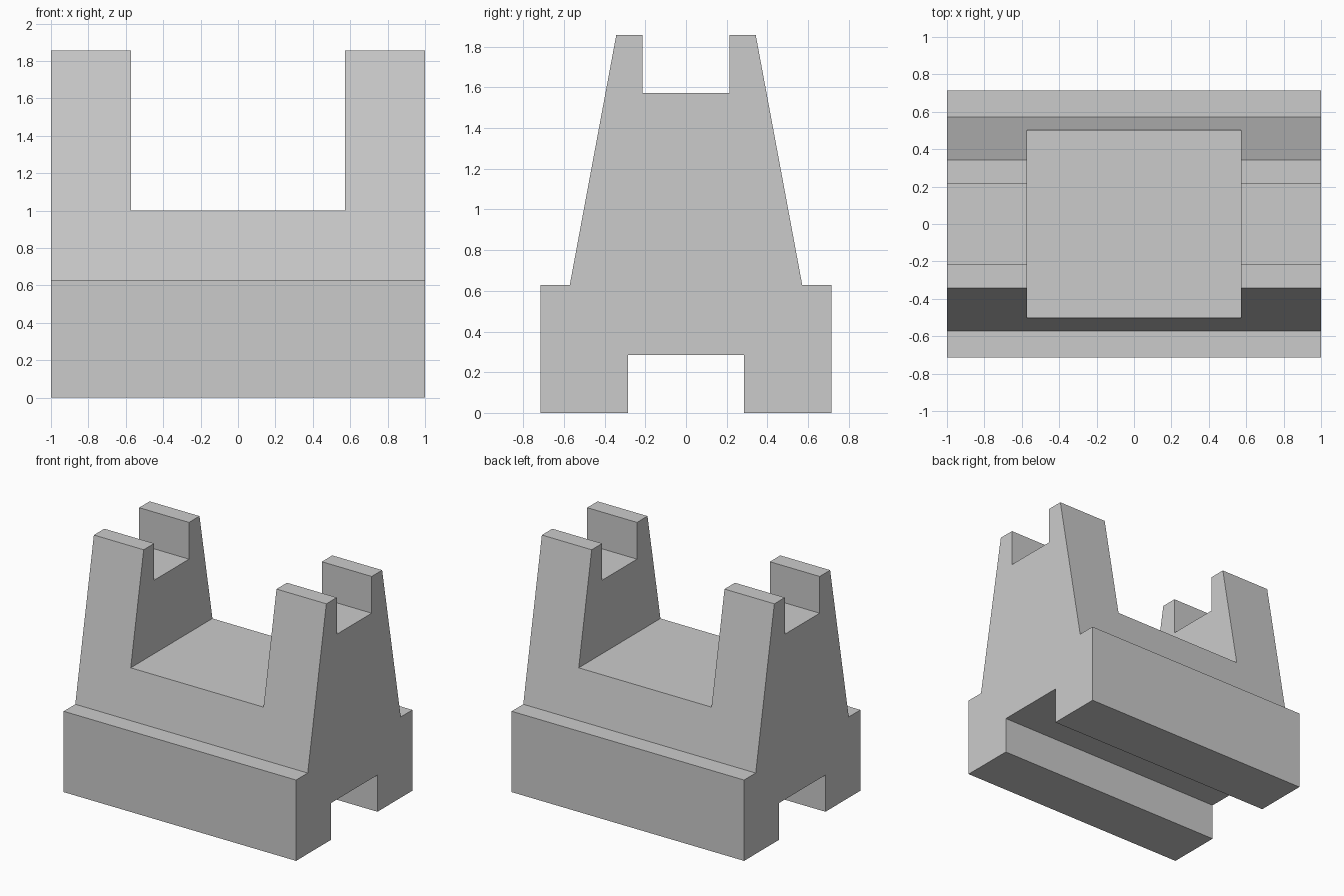
import bpy
import bmesh
from mathutils import Vector

cube = bpy.data.objects.get("Cube")
if cube:
    bpy.data.objects.remove(cube, do_unlink=True)

UNIT = 1 / 7  # design unit: the block is 14 units long

# Single plain material
grey = bpy.data.materials.new("light grey")
grey.use_nodes = True
colour = (0.6, 0.6, 0.6, 1)
grey.diffuse_color = colour
grey.node_tree.nodes["Principled BSDF"].inputs["Base Color"].default_value = colour


def extrude_profile(name, half_profile, half_length):
    """Mirror a (y, z) half profile across y = 0 and extrude it along x."""
    outline = half_profile + [(-y, z) for y, z in reversed(half_profile)]
    bm = bmesh.new()
    verts = [bm.verts.new(Vector((-half_length, y, z)) * UNIT) for y, z in outline]
    face = bm.faces.new(verts)
    result = bmesh.ops.extrude_face_region(bm, geom=[face])
    moved = [v for v in result["geom"] if isinstance(v, bmesh.types.BMVert)]
    bmesh.ops.translate(bm, vec=(2 * half_length * UNIT, 0, 0), verts=moved)
    bmesh.ops.recalc_face_normals(bm, faces=bm.faces)
    mesh = bpy.data.meshes.new(name)
    bm.to_mesh(mesh)
    bm.free()
    mesh.materials.append(grey)
    obj = bpy.data.objects.new(name, mesh)
    bpy.context.collection.objects.link(obj)
    return obj


# Body: bottom channel, stepped foot, tapered sides and top notch
cradle = extrude_profile("cradle_block", [
    (2, 2), (2, 0), (5, 0), (5, 4.4), (4, 4.4),
    (2.4, 13), (1.5, 13), (1.5, 11),
], 7)

# Central gap that leaves an upright at each end
cutter = extrude_profile("gap_cutter", [(6, 7), (6, 15)], 4)
cutter.hide_render = True
gap = cradle.modifiers.new("central gap", "BOOLEAN")
gap.operation = "DIFFERENCE"
gap.solver = "EXACT"
gap.object = cutter

# Apply the cut and discard the helper
bpy.context.view_layer.objects.active = cradle
cradle.select_set(True)
bpy.ops.object.modifier_apply(modifier=gap.name)
bpy.data.objects.remove(cutter, do_unlink=True)
